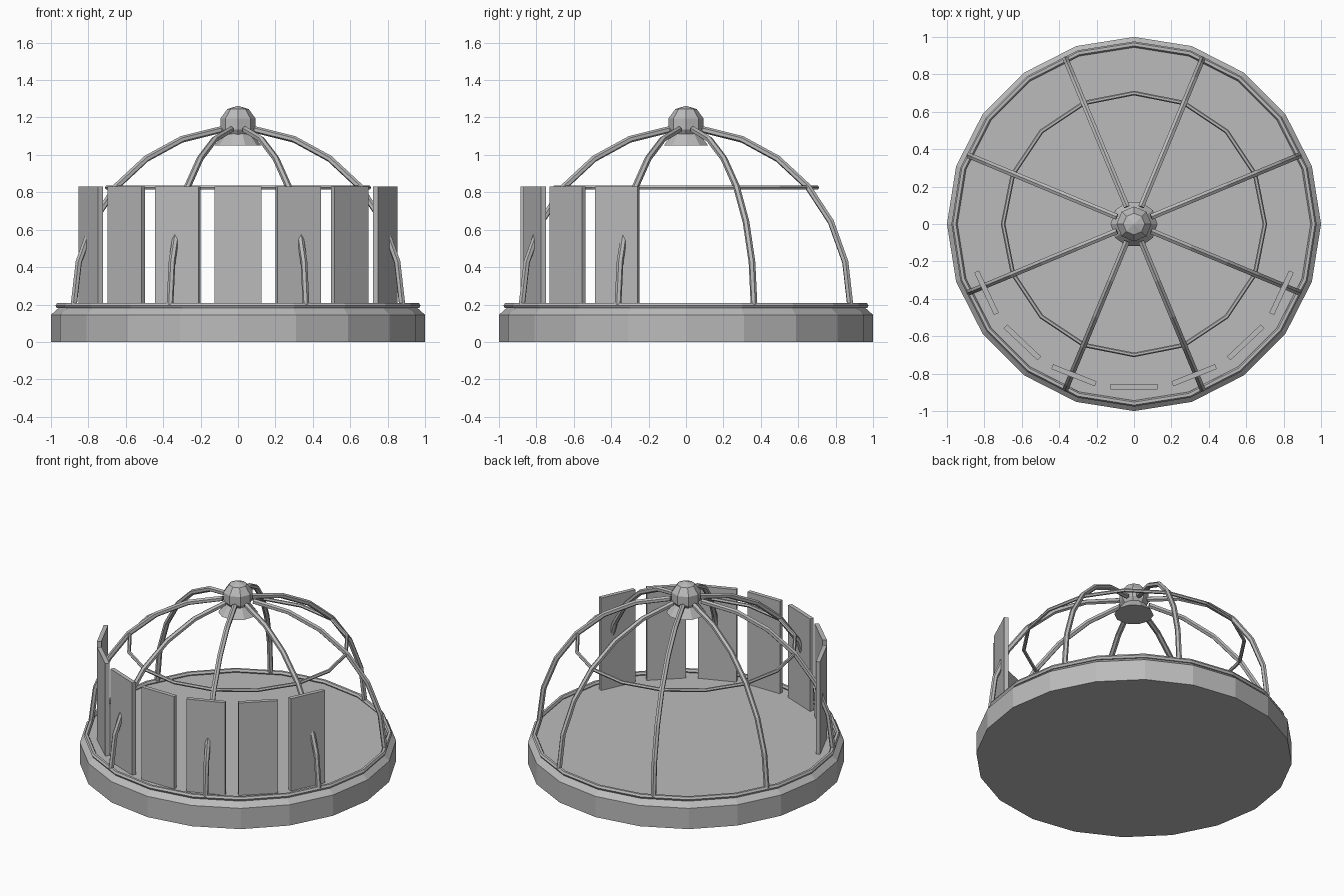
import bpy, math
from math import cos, sin, pi, radians

if "Cube" in bpy.data.objects:
    bpy.data.objects.remove(bpy.data.objects["Cube"])

mat = bpy.data.materials.new("plain grey")
mat.diffuse_color = (0.5, 0.5, 0.5, 1)
mat.use_nodes = True
mat.node_tree.nodes["Principled BSDF"].inputs["Base Color"].default_value = mat.diffuse_color


def add_mesh(name, verts, faces):
    me = bpy.data.meshes.new(name)
    me.from_pydata(verts, [], faces)
    me.materials.append(mat)
    ob = bpy.data.objects.new(name, me)
    bpy.context.collection.objects.link(ob)
    return ob


def lathe(name, profile, n):
    # closed solid turned around z, profile runs from bottom to top
    verts = [(r * cos(2 * pi * i / n), r * sin(2 * pi * i / n), z)
             for r, z in profile for i in range(n)]
    faces = [(k * n + i, k * n + (i + 1) % n, (k + 1) * n + (i + 1) % n, (k + 1) * n + i)
             for k in range(len(profile) - 1) for i in range(n)]
    faces += [tuple(reversed(range(n))), tuple(range((len(profile) - 1) * n, len(profile) * n))]
    return add_mesh(name, verts, faces)


def ring(name, radius, thick, z, n, sides):
    bpy.ops.mesh.primitive_torus_add(major_radius=radius, minor_radius=thick, location=(0, 0, z),
                                     major_segments=n, minor_segments=sides)
    bpy.context.object.name = name
    bpy.context.object.data.materials.append(mat)


# round platform with bevelled edge and raised rim
lathe("platform", [(1, 0), (1, 0.145), (0.955, 0.185)], 20)
ring("platform_rim", 0.96, 0.016, 0.194, 20, 6)

# eight curved dome ribs
R, H, T, S = 0.95, 0.94, 0.018, 6
steps = [radians(14 * k) for k in range(7)]
for j in range(8):
    a = radians(22.5 + 45 * j)
    verts = []
    for t in steps:
        for s in range(S):
            q = 2 * pi * s / S
            r = R * cos(t) + T * cos(q) * cos(t)
            z = 0.2 + H * sin(t) + T * cos(q) * sin(t)
            w = T * sin(q)
            verts.append((r * cos(a) - w * sin(a), r * sin(a) + w * cos(a), z))
    n = len(steps)
    faces = [(k * S + s, (k + 1) * S + s, (k + 1) * S + (s + 1) % S, k * S + (s + 1) % S)
             for k in range(n - 1) for s in range(S)]
    faces += [tuple(range(S)), tuple(reversed(range((n - 1) * S, n * S)))]
    add_mesh("dome_rib_%d" % (j + 1), verts, faces)

# horizontal hoop
ring("dome_hoop", 0.70, 0.012, 0.825, 16, 6)

# seven front panels
for k in range(-3, 4):
    a = radians(-90 + 21.67 * k)
    bpy.ops.mesh.primitive_cube_add(size=1, location=(0.87 * cos(a), 0.87 * sin(a), 0.505),
                                    rotation=(0, 0, a + pi / 2))
    ob = bpy.context.object
    ob.name = "front_panel_%d" % (k + 4)
    ob.scale = (0.25, 0.028, 0.65)
    ob.data.materials.append(mat)

# hub cone and finial ball
lathe("hub", [(0.125, 1.05), (0.06, 1.13)], 10)
bpy.ops.mesh.primitive_uv_sphere_add(segments=8, ring_count=5, radius=0.098, location=(0, 0, 1.165))
bpy.context.object.name = "finial"
bpy.context.object.data.materials.append(mat)
